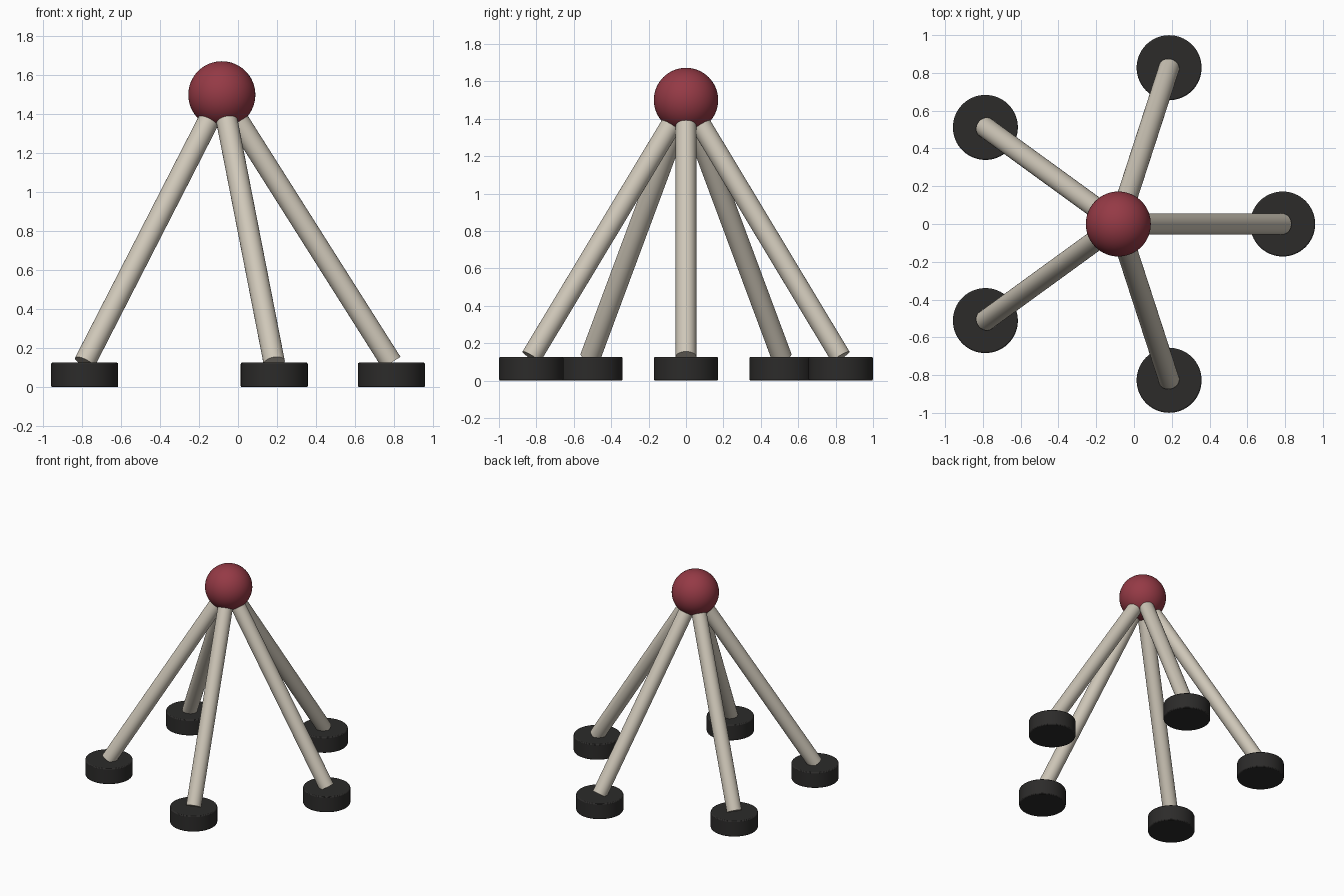
import bpy
from math import cos, sin, tau
from mathutils import Vector

if "Cube" in bpy.data.objects:
    bpy.data.objects.remove(bpy.data.objects["Cube"])

CX = -0.083          # hub axis, offset so the footprint is centred
REACH = 0.87         # foot distance from hub axis
FOOT_R, FOOT_H = 0.172, 0.126
LEG_R = 0.055
HUB = Vector((CX, 0, 1.5))


def material(name, rgb):
    m = bpy.data.materials.new(name)
    m.diffuse_color = (*rgb, 1)
    m.use_nodes = True
    m.node_tree.nodes["Principled BSDF"].inputs["Base Color"].default_value = m.diffuse_color
    return m


def finish(name, mat):
    ob = bpy.context.object
    ob.name = name
    ob.data.materials.append(mat)
    bpy.ops.object.shade_smooth_by_angle()
    return ob


red = material("red", (0.30, 0.042, 0.06))
cream = material("cream", (0.62, 0.57, 0.48))
black = material("black", (0.025, 0.024, 0.023))

# Hub ball
bpy.ops.mesh.primitive_uv_sphere_add(segments=64, ring_count=32, radius=0.172, location=HUB)
finish("hub_ball", red)

for i in range(5):
    a = tau * i / 5
    foot = Vector((CX + REACH * cos(a), REACH * sin(a), 0))

    # Disc foot with softened rims
    bpy.ops.mesh.primitive_cylinder_add(vertices=64, radius=FOOT_R, depth=FOOT_H,
                                        location=foot + Vector((0, 0, FOOT_H / 2)))
    ob = finish(f"foot_{i + 1}", black)
    bevel = ob.modifiers.new("rim", 'BEVEL')
    bevel.width = 0.007
    bevel.segments = 2

    # Splayed round leg from the foot top to the hub centre
    base = foot + Vector((0, 0, FOOT_H))
    axis = HUB - base
    bpy.ops.mesh.primitive_cylinder_add(vertices=48, radius=LEG_R, depth=axis.length,
                                        location=(base + HUB) / 2,
                                        rotation=axis.to_track_quat('Z', 'Y').to_euler())
    finish(f"leg_{i + 1}", cream)
